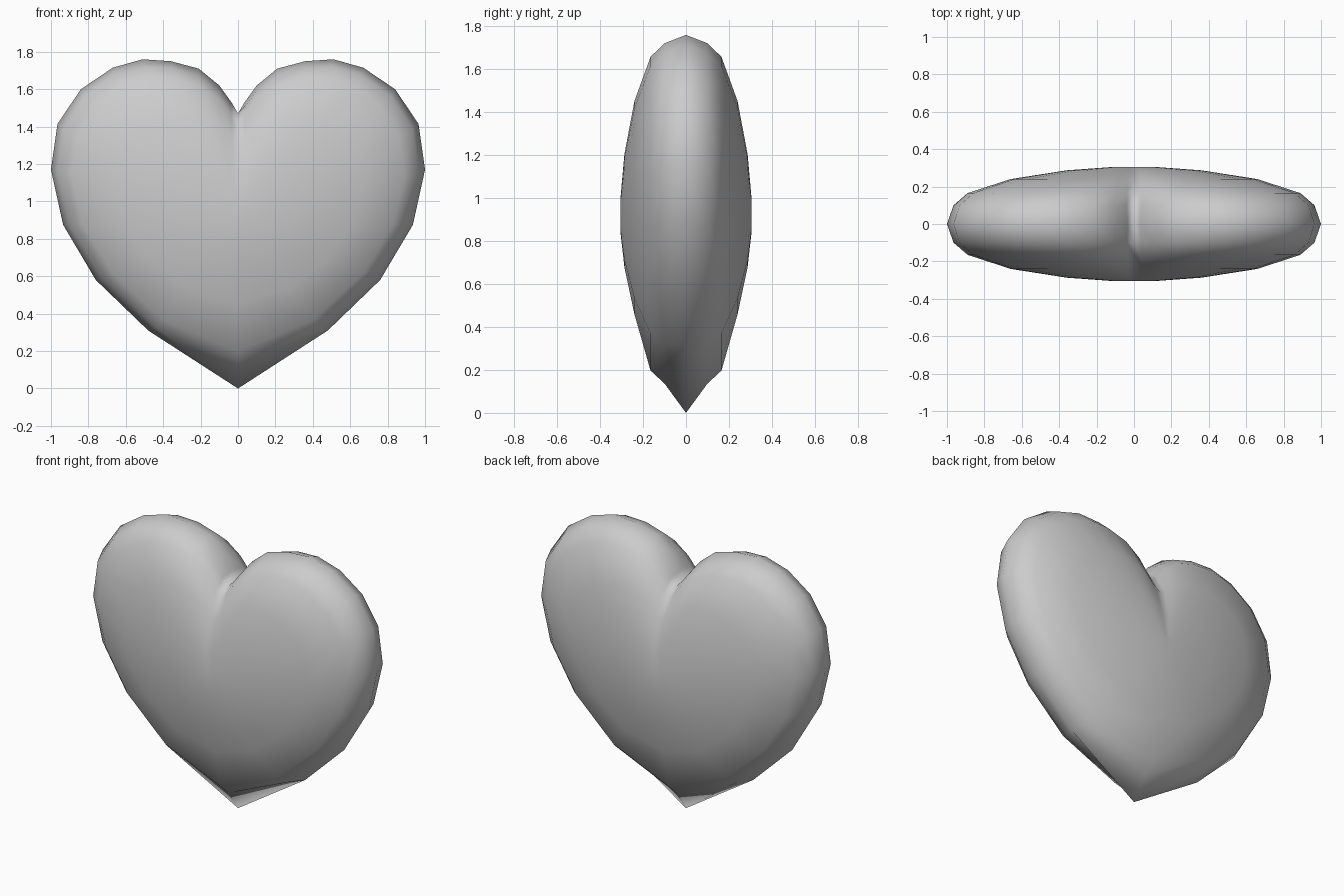
import bpy, bmesh

if "Cube" in bpy.data.objects:
    bpy.data.objects.remove(bpy.data.objects["Cube"])

# right half of the heart outline, cleft to tip (x, z)
HALF = [(0, 1.47), (0.035, 1.53), (0.10, 1.62), (0.21, 1.71), (0.36, 1.75), (0.51, 1.76),
        (0.67, 1.715), (0.84, 1.60), (0.965, 1.415), (1.0, 1.17), (0.935, 0.875),
        (0.76, 0.58), (0.48, 0.31), (0, 0)]
OUTLINE = HALF + [(-x, z) for x, z in reversed(HALF[1:-1])]
N = len(OUTLINE)
CZ = 0.91

# inflation rings: outline scale, half thickness, smoothing passes
RINGS = [(0.965, 0.10, 1), (0.89, 0.165, 1), (0.66, 0.24, 3), (0.36, 0.287, 4), (0.10, 0.306, 5)]


def ring_points(scale, passes):
    """Scale the outline about its centre and soften cleft and tip."""
    pts = [(x * scale, CZ + (z - CZ) * scale) for x, z in OUTLINE]
    for _ in range(passes):
        pts = [tuple(0.65 * pts[i][k] + 0.175 * (pts[i - 1][k] + pts[(i + 1) % N][k])
                     for k in (0, 1)) for i in range(N)]
    # keep the full width after softening
    f = scale / max(p[0] for p in pts)
    return [(x * f, z) for x, z in pts]


bm = bmesh.new()
rim = [bm.verts.new((x, 0, z)) for x, z in OUTLINE]

# puffed front and back halves sharing the rim
for side in (-1, 1):
    prev = rim
    for scale, y, passes in RINGS:
        cur = [bm.verts.new((x, side * y, z)) for x, z in ring_points(scale, passes)]
        for i in range(N):
            j = (i + 1) % N
            bm.faces.new((prev[i], prev[j], cur[j], cur[i]))
        prev = cur
    bm.faces.new(prev)

bmesh.ops.recalc_face_normals(bm, faces=bm.faces)
for f in bm.faces:
    f.smooth = True
mesh = bpy.data.meshes.new("heart")
bm.to_mesh(mesh)
bm.free()
bpy.context.collection.objects.link(bpy.data.objects.new("heart", mesh))
